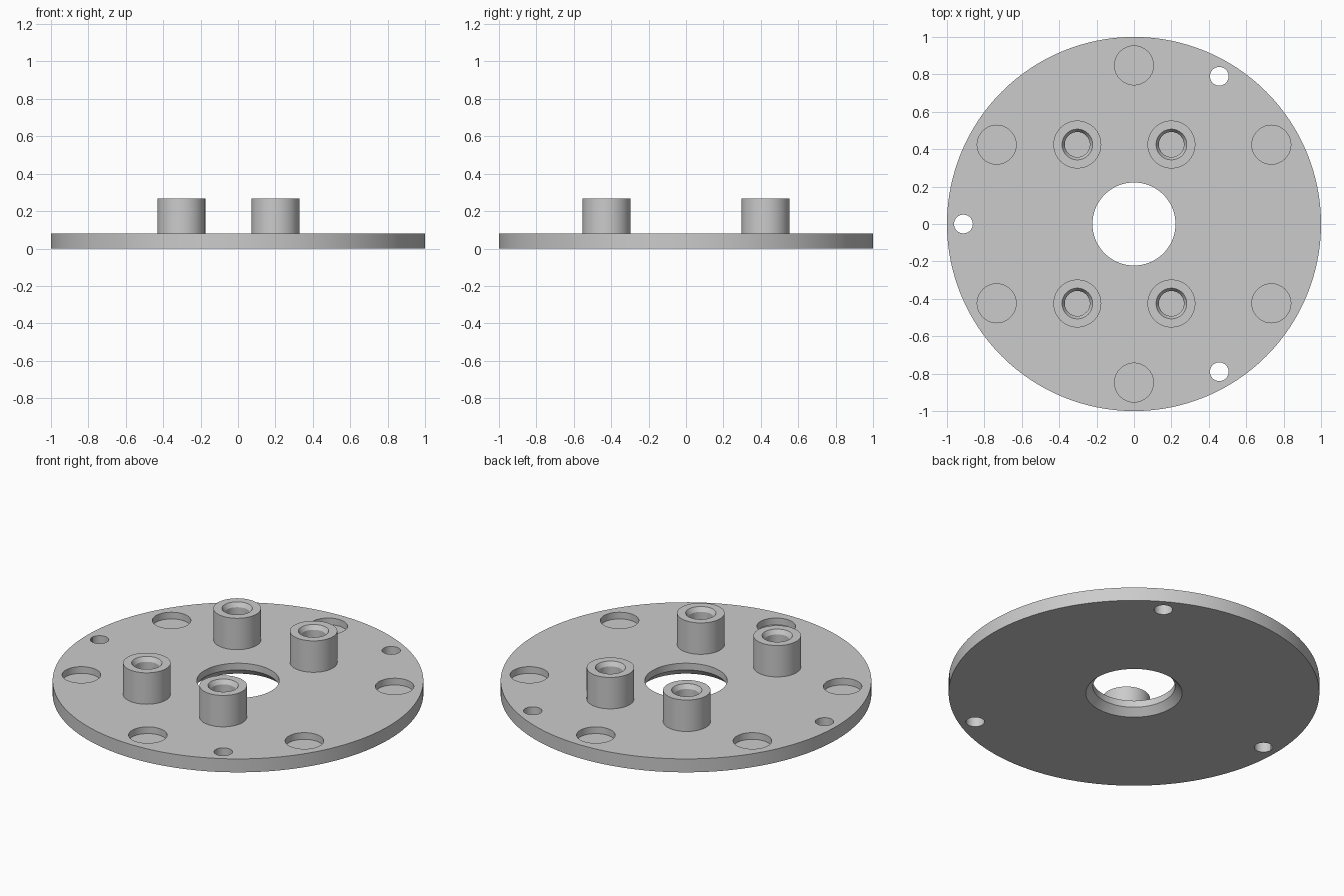
import bpy
import math

cube = bpy.data.objects.get("Cube")
if cube:
    bpy.data.objects.remove(cube, do_unlink=True)

PLATE_TOP = 0.08
BOSS_TOP = 0.267

grey = bpy.data.materials.new("machined grey")
grey.use_nodes = True
colour = (0.6, 0.6, 0.6, 1)
grey.diffuse_color = colour
grey.node_tree.nodes["Principled BSDF"].inputs["Base Color"].default_value = colour


def lathe(name, profile, centre=(0, 0), sides=64):
    """Revolve a closed (radius, z) outline; points at radius 0 become cap centres."""
    verts, faces, rings = [], [], []
    for r, z in profile:
        start = len(verts)
        count = 1 if r == 0 else sides
        for i in range(count):
            a = math.tau * i / sides
            verts.append((centre[0] + r * math.cos(a), centre[1] + r * math.sin(a), z))
        rings.append([start + i % count for i in range(sides)])
    for lower, upper in zip(rings, rings[1:] + rings[:1]):
        if lower[0] == lower[1] and upper[0] == upper[1]:
            continue
        for i in range(sides):
            j = (i + 1) % sides
            quad = [lower[i], lower[j], upper[j], upper[i]]
            faces.append(list(dict.fromkeys(quad)))
    mesh = bpy.data.meshes.new(name)
    mesh.from_pydata(verts, [], faces)
    mesh.materials.append(grey)
    obj = bpy.data.objects.new(name, mesh)
    bpy.context.collection.objects.link(obj)
    return obj


def select_only(obj):
    bpy.ops.object.select_all(action='DESELECT')
    obj.select_set(True)
    bpy.context.view_layer.objects.active = obj


def smooth(obj):
    select_only(obj)
    bpy.ops.object.shade_smooth_by_angle(angle=math.radians(25))


def drill(target, radius, bottom, centre):
    """Cut a round hole from above down to the given height."""
    cutter = lathe("hole_cutter", [(0, bottom), (radius, bottom), (radius, 0.2), (0, 0.2)], centre)
    cutter.hide_render = True
    cut = target.modifiers.new("hole", 'BOOLEAN')
    cut.operation = 'DIFFERENCE'
    cut.solver = 'EXACT'
    cut.object = cutter
    select_only(target)
    bpy.ops.object.modifier_apply(modifier=cut.name)
    bpy.data.objects.remove(cutter, do_unlink=True)


def polar(radius, degrees):
    a = math.radians(degrees)
    return radius * math.cos(a), radius * math.sin(a)


# Round plate with a centre opening, chamfered underneath
plate = lathe("base_plate", [(0.26, 0), (1, 0), (1, PLATE_TOP),
                             (0.222, PLATE_TOP), (0.222, 0.04)], sides=128)

# Six shallow pockets and three through holes around the rim
for k in range(6):
    drill(plate, 0.104, 0.04, polar(0.848, 30 + 60 * k))
for k in range(3):
    drill(plate, 0.05, -0.1, polar(0.912, 60 + 120 * k))
smooth(plate)

# Four standoffs with countersunk bores
for x, end in ((0.2, "left"), (-0.303, "right")):
    for y, side in ((-0.425, "front"), (0.425, "back")):
        boss = lathe(f"{side}_{end}_standoff",
                     [(0.128, PLATE_TOP - 0.01), (0.128, BOSS_TOP), (0.082, BOSS_TOP),
                      (0.067, BOSS_TOP - 0.025), (0.067, PLATE_TOP - 0.01)], (x, y))
        smooth(boss)
